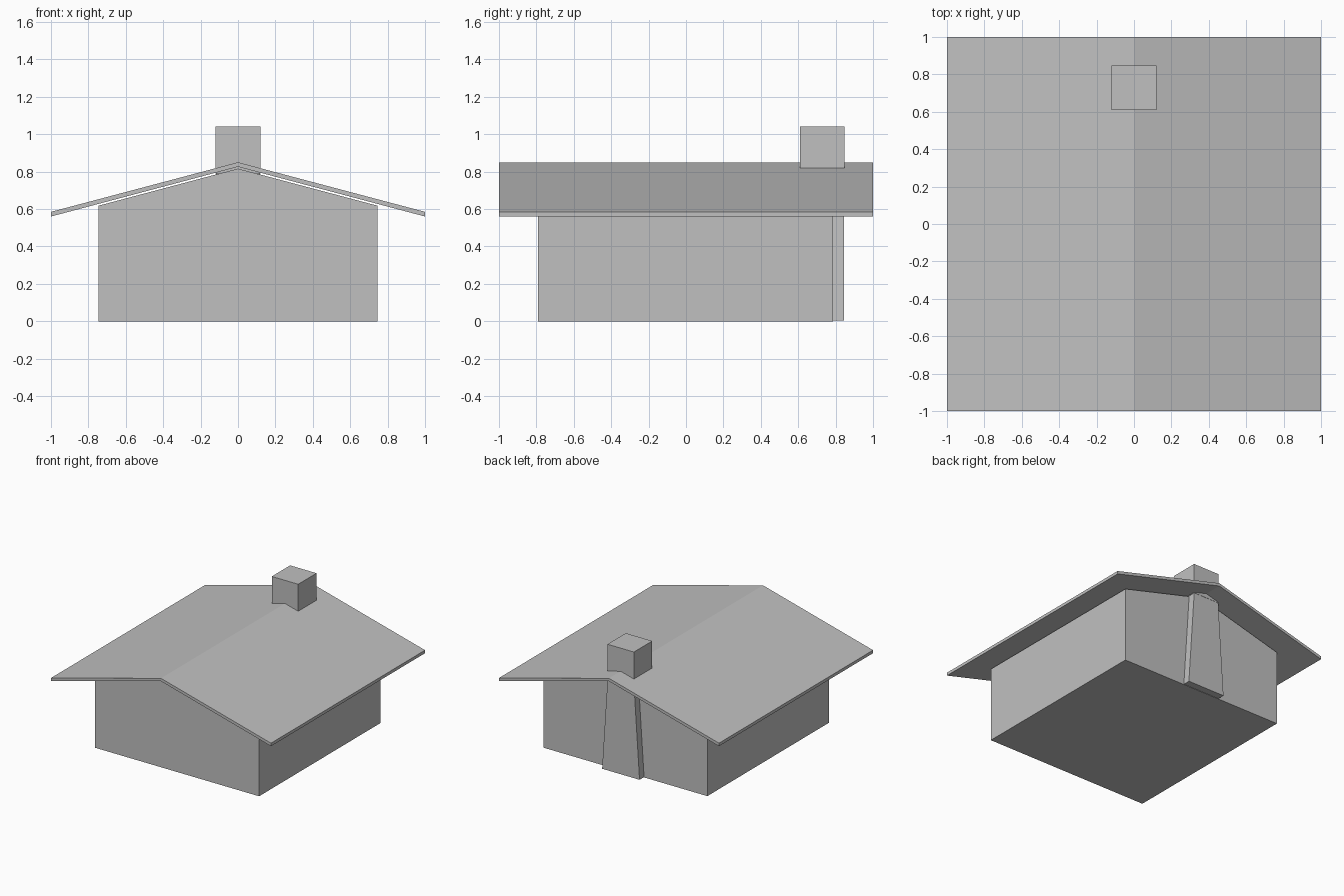
import bpy
import bmesh
from mathutils import Vector

default = bpy.data.objects.get("Cube")
if default:
    bpy.data.objects.remove(default, do_unlink=True)

GREY = (0.53, 0.53, 0.53, 1)
grey = bpy.data.materials.new("plain grey")
grey.use_nodes = True
grey.diffuse_color = GREY
grey.node_tree.nodes["Principled BSDF"].inputs["Base Color"].default_value = GREY


def extrude_profile(name, profile, y_front, y_back):
    """Solid made by sweeping an (x, z) outline from y_front to y_back."""
    bm = bmesh.new()
    outline = bm.faces.new([bm.verts.new((x, y_front, z)) for x, z in profile])
    swept = bmesh.ops.extrude_face_region(bm, geom=[outline])
    moved = [v for v in swept["geom"] if isinstance(v, bmesh.types.BMVert)]
    bmesh.ops.translate(bm, verts=moved, vec=Vector((0, y_back - y_front, 0)))
    bmesh.ops.recalc_face_normals(bm, faces=bm.faces)
    mesh = bpy.data.meshes.new(name)
    bm.to_mesh(mesh)
    bm.free()
    mesh.materials.append(grey)
    obj = bpy.data.objects.new(name, mesh)
    bpy.context.collection.objects.link(obj)
    return obj


def mirrored(right_side):
    """Close a half outline by reflecting it across x = 0."""
    return right_side + [(-x, z) for x, z in reversed(right_side) if x > 0]


# Gabled body of the house
extrude_profile("house_walls", mirrored([(0.745, 0), (0.745, 0.618), (0, 0.816)]), -0.79, 0.787)

# Thin pitched roof with wide overhangs
extrude_profile("roof", [(-1, 0.56), (0, 0.826), (1, 0.56),
                         (1, 0.585), (0, 0.85), (-1, 0.585)], -1, 1)

# Tapered chimney breast against the back wall
extrude_profile("chimney_breast", mirrored([(0.17, 0.003), (0.118, 0.79)]), 0.78, 0.846)

# Square chimney stack through the ridge
extrude_profile("chimney_stack", mirrored([(0.12, 0.79), (0.12, 1.04)]), 0.61, 0.848)
